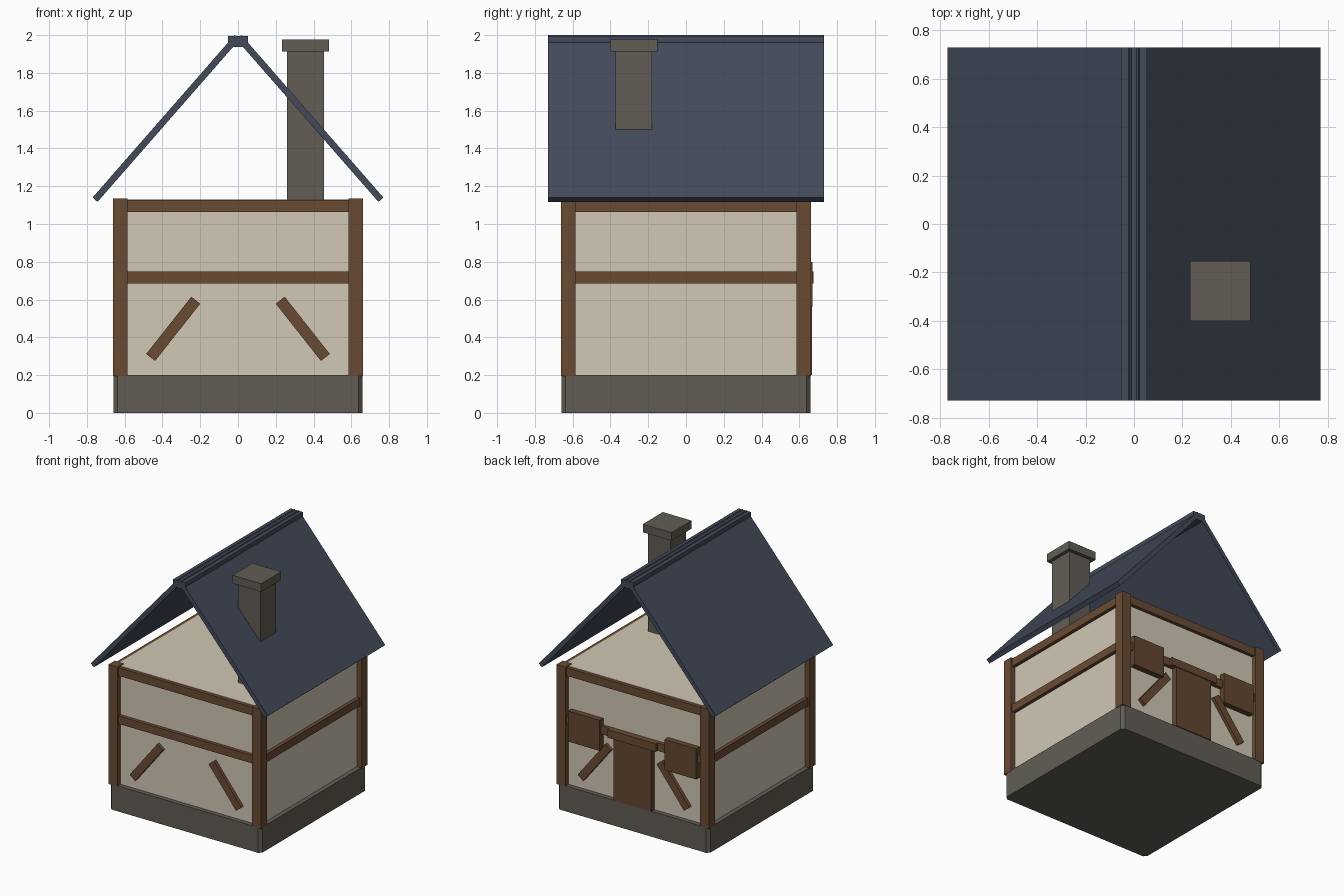
import bpy, bmesh, math
from mathutils import Matrix, Vector

if "Cube" in bpy.data.objects:
    bpy.data.objects.remove(bpy.data.objects["Cube"])


def material(name, hexcol):
    lin = []
    for i in (0, 2, 4):
        c = int(hexcol[i:i + 2], 16) / 255
        lin.append(c / 12.92 if c <= 0.04045 else ((c + 0.055) / 1.055) ** 2.4)
    m = bpy.data.materials.new(name)
    m.diffuse_color = (*lin, 1)
    m.use_nodes = True
    m.node_tree.nodes["Principled BSDF"].inputs["Base Color"].default_value = m.diffuse_color
    return m


STONE = material("grey stone", "625D55")
PLASTER = material("cream plaster", "D1C8B5")
TIMBER = material("brown timber", "694B33")
DOOR = material("door wood", "634630")
SLATE = material("blue slate", "434A5A")


def box(name, lo, hi, mat, angle=0.0, chamfer=0.0):
    """Box between two corners, turned about y through its centre."""
    lo, hi = Vector(lo), Vector(hi)
    bm = bmesh.new()
    bmesh.ops.create_cube(bm, size=1, matrix=Matrix.Diagonal((*(hi - lo), 1)))
    if chamfer:
        upright = [e for e in bm.edges
                   if abs(e.verts[0].co.z - e.verts[1].co.z) > 0.01]
        bmesh.ops.bevel(bm, geom=upright, offset=chamfer, segments=1,
                        affect='EDGES', profile=0.5)
    me = bpy.data.meshes.new(name)
    bm.to_mesh(me)
    bm.free()
    me.materials.append(mat)
    ob = bpy.data.objects.new(name, me)
    ob.location = (lo + hi) / 2
    ob.rotation_euler.y = angle
    bpy.context.collection.objects.link(ob)
    return ob


# Plinth and plaster body
box("plinth", (-.66, -.66, 0), (.66, .66, .2), STONE, chamfer=.022)
box("plaster_walls", (-.625, -.625, .19), (.625, .625, 1.13), PLASTER)

# Corner posts
for sx in (-1, 1):
    for sy in (-1, 1):
        x, y = sx * .624, sy * .624
        box("corner_post", (x - .039, y - .039, .195), (x + .039, y + .039, 1.135), TIMBER)

# Horizontal beams on all four sides
for z0, z1 in ((.685, .748), (1.063, 1.127)):
    for s in (-1, 1):
        a, b = sorted((s * .60, s * .652))
        box("beam_x", (-.59, a, z0), (.59, b, z1), TIMBER)
        box("beam_y", (a, -.59, z0), (b, .59, z1), TIMBER)

# Slanted braces on front and back
for sx in (-1, 1):
    for sy in (-1, 1):
        x, y = sx * .343, sy * .63
        box("brace", (x - .193, y - .022, .415), (x + .193, y + .022, .475), TIMBER,
            angle=sx * math.radians(51.7))

# Back door, lintel and shutters
box("door", (-.163, .60, .2), (.163, .667, .70), DOOR)
box("door_lintel", (-.21, .60, .685), (.21, .675, .748), TIMBER)
for sx in (-1, 1):
    box("shutter", (sx * .42 - .138, .60, .56), (sx * .42 + .138, .67, .80), DOOR)

# Roof slopes, crossing slightly at the ridge
low, high, thick = Vector((-.77, 1.14)), Vector((-.018, 2.0)), .035
d = high - low
pitch = math.atan2(d.y, d.x)
mid = (low + high) / 2 + Vector((math.sin(pitch), -math.cos(pitch))) * thick / 2
half = d.length / 2
for s in (-1, 1):
    cx = -s * mid.x
    box("roof_slope", (cx - half, -.73, mid.y - thick / 2),
        (cx + half, .73, mid.y + thick / 2), SLATE, angle=s * pitch)
box("ridge_cap", (-.053, -.73, 1.936), (.053, .73, 1.994), SLATE)

# Chimney
box("chimney_stack", (.26, -.373, 1.12), (.455, -.18, 1.93), STONE)
box("chimney_cap", (.232, -.40, 1.912), (.482, -.152, 1.976), STONE)
